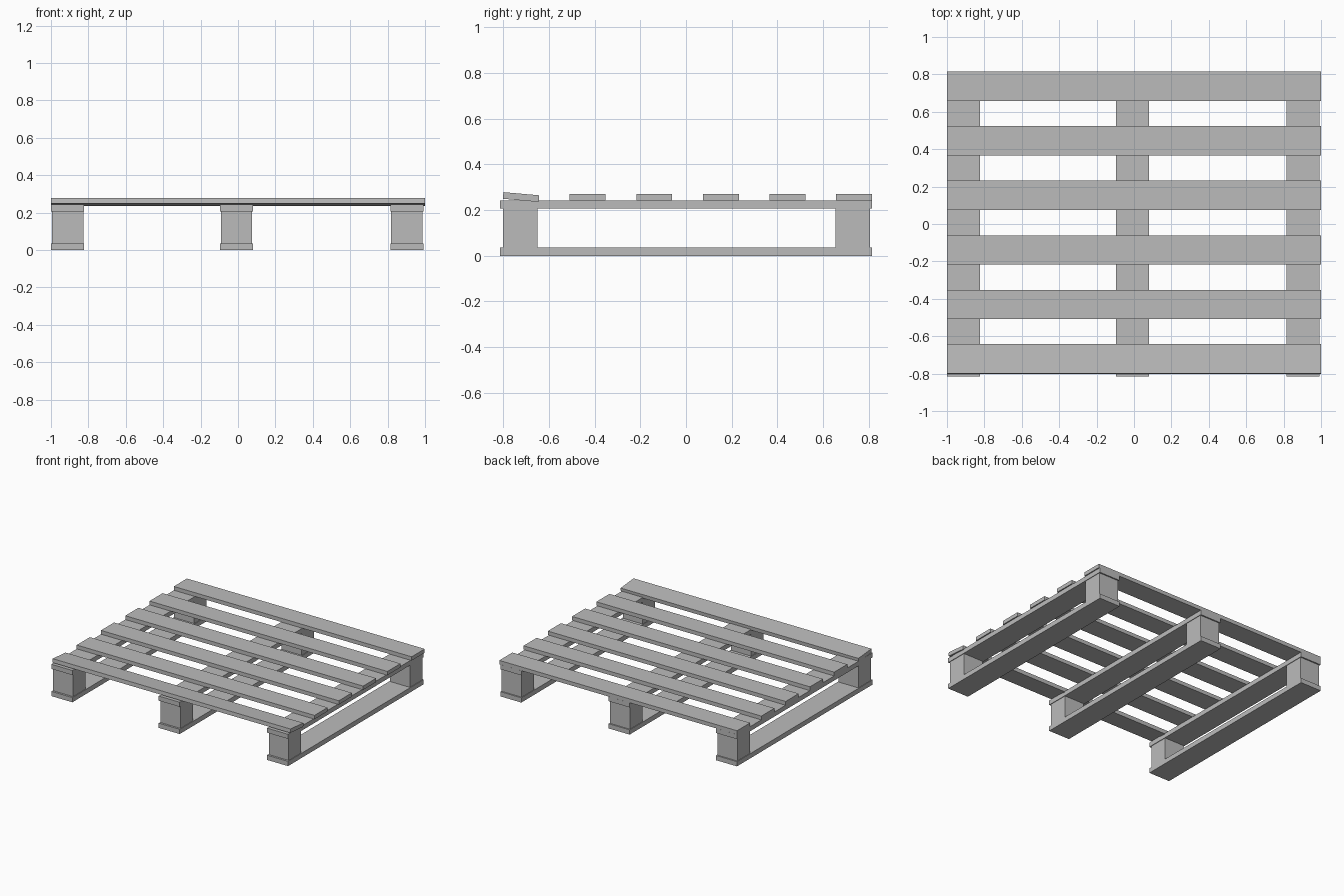
import bpy
from math import radians

cube = bpy.data.objects.get("Cube")
if cube:
    bpy.data.objects.remove(cube, do_unlink=True)

# Single weathered grey
grey = bpy.data.materials.new("grey_wood")
grey.use_nodes = True
colour = (0.5, 0.5, 0.5, 1)
grey.diffuse_color = colour
grey.node_tree.nodes["Principled BSDF"].inputs["Base Color"].default_value = colour


def board(name, centre, size, tilt=0):
    """Add one plain timber, optionally tilted about x (degrees)."""
    bpy.ops.mesh.primitive_cube_add(size=1, location=centre)
    obj = bpy.context.object
    obj.name = name
    obj.scale = size
    obj.rotation_euler.x = radians(tilt)
    obj.data.materials.append(grey)
    return obj


# Three runners: bottom board, two end blocks, top board
for side, x in (("right", -0.911), ("middle", -0.008), ("left", 0.903)):
    board(f"{side}_bottom_board", (x, 0, 0.018), (0.177, 1.63, 0.036))
    board(f"{side}_top_board", (x, 0, 0.2245), (0.177, 1.63, 0.035))
    for end, y in (("front", -0.725), ("back", 0.73)):
        board(f"{side}_{end}_block", (x, y, 0.1215), (0.168, 0.15, 0.171))

# Six deck slats, the front one knocked loose and tilted
board("front_loose_slat", (0, -0.722, 0.257), (2, 0.157, 0.029), -5)
for i in range(1, 6):
    board(f"deck_slat_{i}", (0, -0.722 + 0.2916 * i, 0.2565), (2, 0.157, 0.029))
